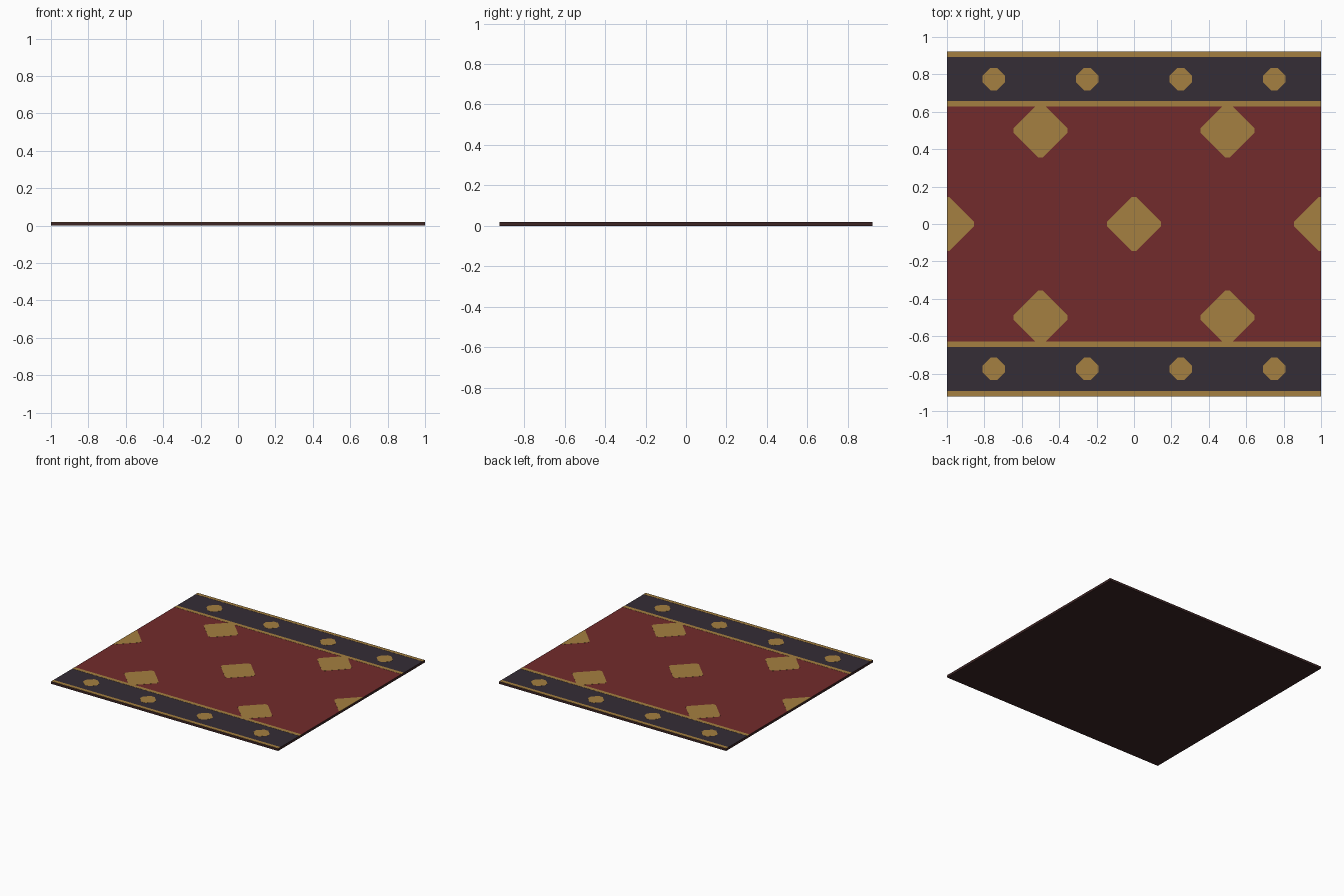
import bpy, bmesh

if "Cube" in bpy.data.objects:
    bpy.data.objects.remove(bpy.data.objects["Cube"])

def mat(name, rgb):
    m = bpy.data.materials.new(name)
    m.diffuse_color = (*rgb, 1)
    m.use_nodes = True
    m.node_tree.nodes["Principled BSDF"].inputs["Base Color"].default_value = m.diffuse_color
    return m

RED = mat("deep red", (0.168, 0.024, 0.025))
NAVY = mat("dark navy", (0.035, 0.026, 0.037))
GOLD = mat("old gold", (0.376, 0.214, 0.052))
BACK = mat("dark backing", (0.045, 0.018, 0.018))

def prism(name, polys, z0, z1, m):
    """Extrude outlines (counter-clockwise) between two heights."""
    bm = bmesh.new()
    for pts in polys:
        lo = [bm.verts.new((x, y, z0)) for x, y in pts]
        hi = [bm.verts.new((x, y, z1)) for x, y in pts]
        bm.faces.new(lo[::-1])
        bm.faces.new(hi)
        n = len(pts)
        for i in range(n):
            j = (i + 1) % n
            bm.faces.new((lo[i], lo[j], hi[j], hi[i]))
    me = bpy.data.meshes.new(name)
    bm.to_mesh(me)
    bm.free()
    me.materials.append(m)
    ob = bpy.data.objects.new(name, me)
    bpy.context.collection.objects.link(ob)
    return ob

def strip(y0, y1, w=1.0):
    return [(-w, y0), (w, y0), (w, y1), (-w, y1)]

def both(y0, y1):
    return [strip(y0, y1), strip(-y1, -y0)]

def diamond(cx, cy, r, t):
    """Diamond with slightly blunted tips, clipped to the rug edges."""
    pts = [(r, -t), (r, t), (t, r), (-t, r), (-r, t), (-r, -t), (-t, -r), (t, -r)]
    if cx > 0.9:
        pts = [(0, r), (-t, r), (-r, t), (-r, -t), (-t, -r), (0, -r)]
    elif cx < -0.9:
        pts = [(0, -r), (t, -r), (r, -t), (r, t), (t, r), (0, r)]
    return [(cx + x, cy + y) for x, y in pts]

T = 0.018
# woven backing slab
prism("backing", [strip(-0.923, 0.923)], 0, T, BACK)
# central field and border bands
prism("field", [strip(-0.64, 0.64)], T - 0.002, T + 0.001, RED)
prism("border_bands", both(0.64, 0.91), T - 0.002, T + 0.001, NAVY)
# gold lines along the bands
prism("gold_lines", both(0.628, 0.658) + both(0.893, 0.921), T - 0.002, T + 0.002, GOLD)
# motifs
big = [(0, 0), (1, 0), (-1, 0)] + [(x, y) for x in (-0.5, 0.5) for y in (-0.5, 0.5)]
prism("field_diamonds", [diamond(x, y, 0.144, 0.012) for x, y in big], T, T + 0.0018, GOLD)
small = [(x, y) for x in (-0.75, -0.25, 0.25, 0.75) for y in (-0.775, 0.775)]
prism("border_diamonds", [diamond(x, y, 0.06, 0.017) for x, y in small], T, T + 0.0018, GOLD)
